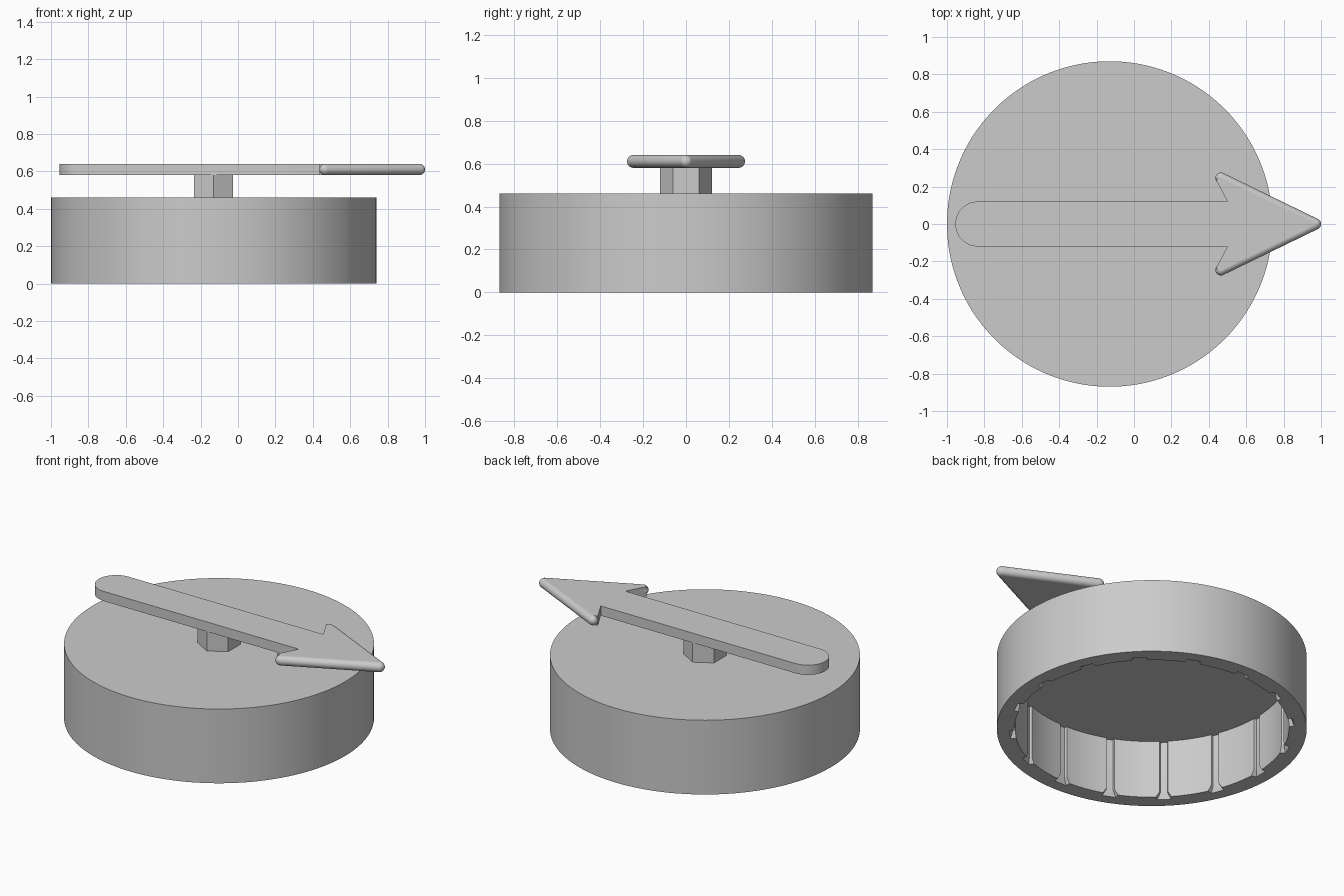
import bpy, bmesh
from math import pi, radians, sin, cos
from mathutils import Matrix, Vector

if "Cube" in bpy.data.objects:
    bpy.data.objects.remove(bpy.data.objects["Cube"])

CAP_X = -0.13            # axis of the cap and post
CAP_R, CAP_H = 0.87, 0.46
BORE_R, CEILING = 0.77, 0.36
ARROW_Z0, ARROW_Z1 = 0.58, 0.64

grey = bpy.data.materials.new("light grey")
grey.use_nodes = True
grey.diffuse_color = (0.6, 0.6, 0.6, 1)
grey.node_tree.nodes["Principled BSDF"].inputs["Base Color"].default_value = (0.6, 0.6, 0.6, 1)


def finish(name, bm, smooth=True):
    bmesh.ops.recalc_face_normals(bm, faces=bm.faces[:])
    mesh = bpy.data.meshes.new(name)
    bm.to_mesh(mesh)
    bm.free()
    mesh.materials.append(grey)
    obj = bpy.data.objects.new(name, mesh)
    bpy.context.collection.objects.link(obj)
    if smooth:
        bpy.ops.object.select_all(action='DESELECT')
        obj.select_set(True)
        bpy.context.view_layer.objects.active = obj
        bpy.ops.object.shade_smooth_by_angle(angle=radians(30))
    return obj


def prism(name, outline, z0, z1, smooth=True):
    bm = bmesh.new()
    face = bm.faces.new([bm.verts.new((x, y, z0)) for x, y in outline])
    top = bmesh.ops.extrude_face_region(bm, geom=[face])["geom"]
    verts = [v for v in top if isinstance(v, bmesh.types.BMVert)]
    bmesh.ops.translate(bm, verts=verts, vec=(0, 0, z1 - z0))
    return finish(name, bm, smooth)


# Cap: hollow cup whose bore has evenly spaced grooves with flared mouths
SECTORS, STEPS = 16, 8
PITCH = 2 * pi / SECTORS


def circle_loop(radius, z):
    count = SECTORS * STEPS
    return [(radius * cos(a), radius * sin(a), z)
            for a in (PITCH * (k - 1.5) / STEPS for k in range(count))]


def grooved_loop(half, depth, z):
    loop = []
    for s in range(SECTORS):
        floor = half * 0.85
        points = [(-half, BORE_R), (-floor, BORE_R + depth),
                  (floor, BORE_R + depth), (half, BORE_R)]
        land = PITCH - 2 * half
        points += [(half + land * k / 5, BORE_R) for k in range(1, 5)]
        for a, r in points:
            a += s * PITCH
            loop.append((r * cos(a), r * sin(a), z))
    return loop


bm = bmesh.new()
loops = [circle_loop(CAP_R, CAP_H), circle_loop(CAP_R, 0),
         grooved_loop(0.058, 0.03, 0), grooved_loop(0.03, 0.015, 0.035),
         grooved_loop(0.03, 0.015, CEILING)]
rings = [[bm.verts.new((x + CAP_X, y, z)) for x, y, z in loop] for loop in loops]
for lower, upper in zip(rings, rings[1:]):
    for k in range(len(lower)):
        bm.faces.new((lower[k - 1], lower[k], upper[k], upper[k - 1]))
bm.faces.new(rings[0])
bm.faces.new(rings[-1])
finish("cap", bm)

# Hexagonal post between cap and pointer
prism("post", [(CAP_X + 0.12 * cos(a), 0.12 * sin(a))
               for a in (pi / 2 + k * pi / 3 for k in range(6))],
      CAP_H - 0.02, ARROW_Z0 + 0.01, smooth=False)

# Pointer: round-ended shaft and barbed head in one outline
HALF_W, END_X = 0.12, -0.835
barb, tip = Vector((0.465, 0.245)), Vector((0.97, 0))
upper = [(0.5, HALF_W), (0.436, 0.24), tuple(barb)]
outline = [(END_X + HALF_W * cos(a), HALF_W * sin(a))
           for a in (pi / 2 + pi * k / 24 for k in range(25))]
outline += [(x, -y) for x, y in upper] + [tuple(tip)] + upper[::-1]
prism("pointer", outline, ARROW_Z0, ARROW_Z1)

# Fully rounded leading edges of the arrowhead
radius = (ARROW_Z1 - ARROW_Z0) / 2
for side, label in ((1, "left"), (-1, "right")):
    bm = bmesh.new()
    for x, y in (barb, tip):
        bmesh.ops.create_uvsphere(
            bm, u_segments=24, v_segments=12, radius=radius,
            matrix=Matrix.Translation((x, y * side, ARROW_Z0 + radius)))
    hull = bmesh.ops.convex_hull(bm, input=bm.verts[:])
    spare = [v for v in hull["geom_interior"] if isinstance(v, bmesh.types.BMVert)]
    bmesh.ops.delete(bm, geom=spare, context='VERTS')
    # drop sphere faces left inside the capsule
    inner = [f for f in bm.faces if any(len(e.link_faces) > 2 for e in f.edges)
             and f not in hull["geom"]]
    bmesh.ops.delete(bm, geom=inner, context='FACES')
    finish("rounded_edge_" + label, bm)
